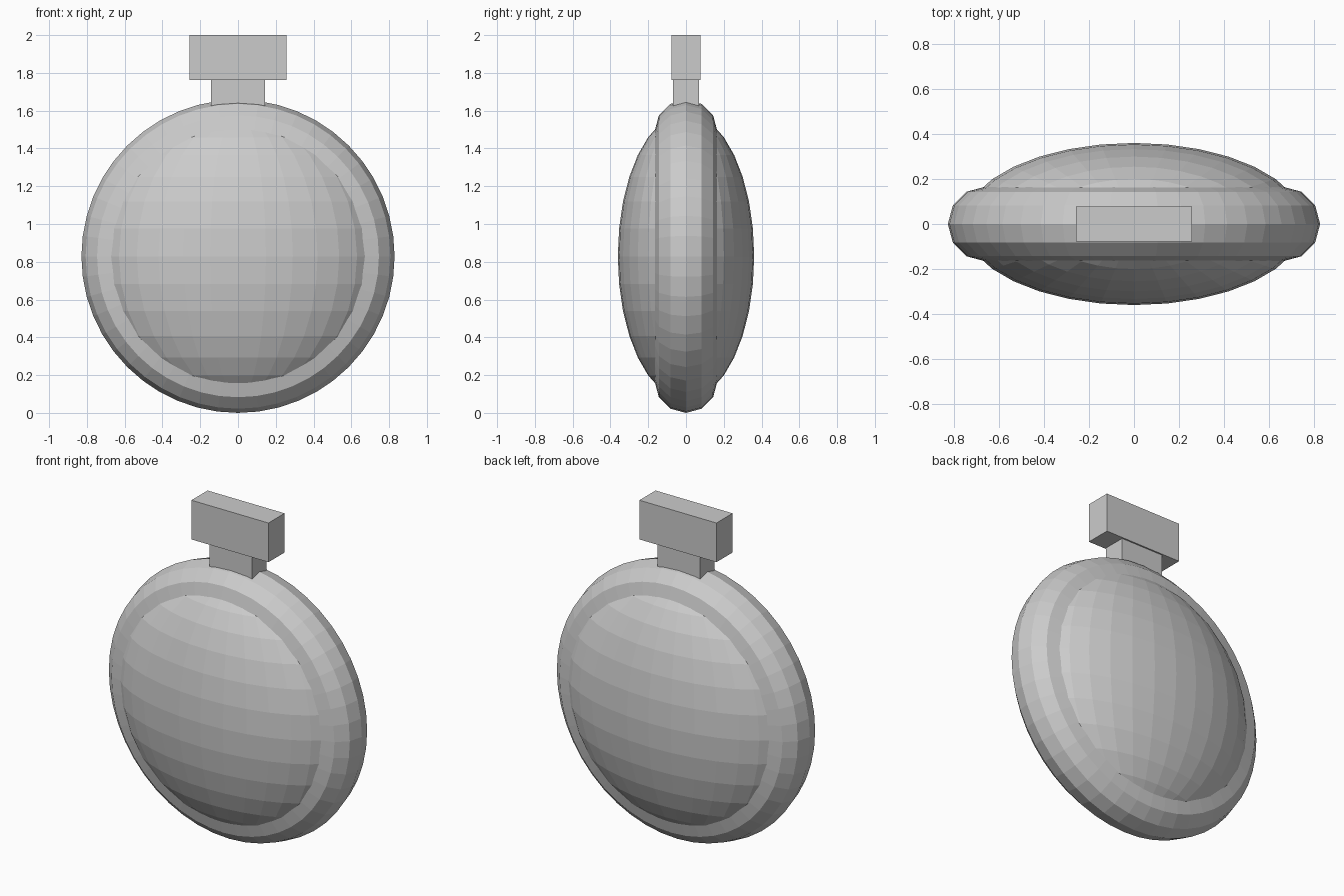
import bpy
from math import radians

if "Cube" in bpy.data.objects:
    bpy.data.objects.remove(bpy.data.objects["Cube"], do_unlink=True)

# Single plain grey
GREY = (0.6, 0.6, 0.6, 1)
grey = bpy.data.materials.new("grey")
grey.use_nodes = True
grey.diffuse_color = GREY
grey.node_tree.nodes["Principled BSDF"].inputs["Base Color"].default_value = GREY

RADIUS = 0.829          # outer radius of the rim, also its centre height
CENTRE = (0, 0, RADIUS)


def finish(name):
    """Name the new part, apply its transform and colour it."""
    ob = bpy.context.object
    ob.name = ob.data.name = name
    bpy.ops.object.transform_apply(location=False, rotation=True, scale=True)
    ob.data.materials.append(grey)
    bpy.ops.object.shade_flat()


def box(name, half_x, half_y, bottom, top):
    bpy.ops.mesh.primitive_cube_add(size=2, location=(0, 0, (bottom + top) / 2))
    bpy.context.object.scale = (half_x, half_y, (top - bottom) / 2)
    finish(name)


# Round rim, upright and facing the front
bpy.ops.mesh.primitive_torus_add(
    location=CENTRE, rotation=(radians(90), 0, 0), major_segments=48,
    minor_segments=12, major_radius=RADIUS * 0.8, minor_radius=RADIUS * 0.2)
finish("rim")

# Flattened domed body, poles at top and bottom
bpy.ops.mesh.primitive_uv_sphere_add(segments=32, ring_count=16, radius=1,
                                     location=CENTRE)
bpy.context.object.scale = (0.758, 0.361, 0.758)
finish("body")

# Stem and crown button
box("stem", 0.142, 0.068, 1.53, 1.763)
box("crown_button", 0.258, 0.077, 1.763, 2.0)
